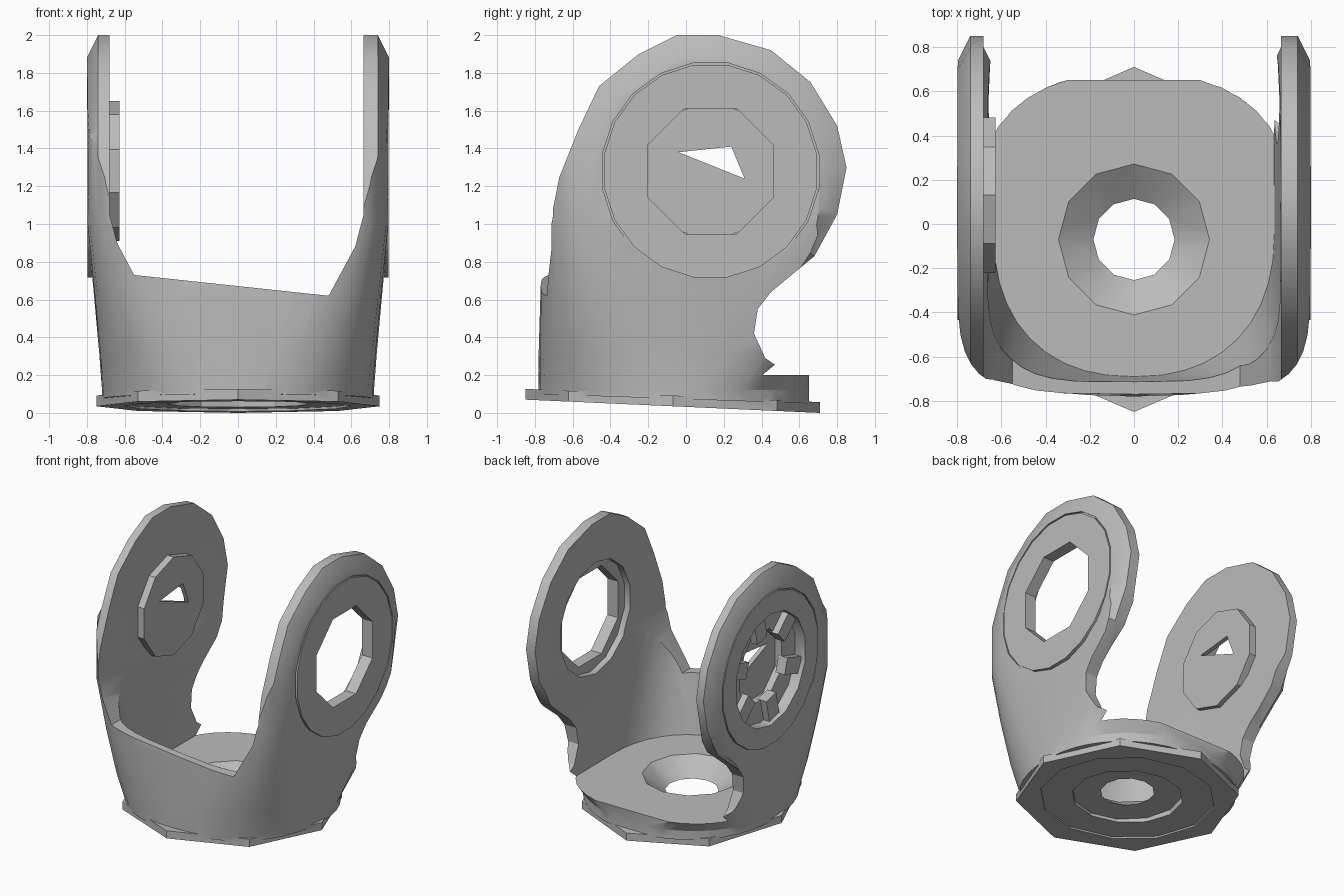
import bpy, bmesh
from math import sin, cos, pi

cube = bpy.data.objects.get("Cube")
if cube:
    bpy.data.objects.remove(cube, do_unlink=True)

grey = bpy.data.materials.new("plain grey")
grey.use_nodes = True
grey.diffuse_color = (0.5, 0.5, 0.5, 1)
grey.node_tree.nodes["Principled BSDF"].inputs["Base Color"].default_value = (0.5, 0.5, 0.5, 1)

CY, CZ = 0.13, 1.28        # pivot axis of the two arms
BY = -0.07                 # centre of the base


def loft(name, rings):
    """Closed solid through rings of equal point count."""
    bm = bmesh.new()
    loops = [[bm.verts.new(p) for p in ring] for ring in rings]
    n = len(loops[0])
    for a, b in zip(loops, loops[1:]):
        for i in range(n):
            j = (i + 1) % n
            bm.faces.new((a[i], a[j], b[j], b[i]))
    caps = [bm.faces.new(loops[0][::-1]), bm.faces.new(loops[-1])]
    bmesh.ops.triangulate(bm, faces=caps)
    bmesh.ops.recalc_face_normals(bm, faces=bm.faces)
    mesh = bpy.data.meshes.new(name)
    bm.to_mesh(mesh)
    bm.free()
    mesh.materials.append(grey)
    ob = bpy.data.objects.new(name, mesh)
    bpy.context.collection.objects.link(ob)
    return ob


def combine(target, tool, operation):
    """Apply one boolean and discard the tool."""
    tool.hide_render = True
    mod = target.modifiers.new("combine", "BOOLEAN")
    mod.operation, mod.solver, mod.object = operation, "EXACT", tool
    deps = bpy.context.evaluated_depsgraph_get()
    mesh = bpy.data.meshes.new_from_object(target.evaluated_get(deps))
    target.modifiers.clear()
    target.data = mesh
    bpy.data.objects.remove(tool, do_unlink=True)


def cut(target, tool):
    combine(target, tool, "DIFFERENCE")


def join(target, tool):
    combine(target, tool, "UNION")


def side_disc(name, x0, x1, r, n=14):
    angles = [2 * pi * (i + 0.5) / n for i in range(n)]
    return loft(name, [[(x, CY + r * cos(a), CZ + r * sin(a)) for a in angles] for x in (x0, x1)])


def base_disc(name, z0, z1, r0, r1=None, n=12, tilt=0.0, sx=1.0):
    def ring(z, r):
        pts = [(r * sx * cos(2 * pi * i / n), r * sin(2 * pi * i / n)) for i in range(n)]
        return [(x, BY + y, z - tilt * y) for x, y in pts]
    return loft(name, [ring(z0, r0), ring(z1, r1 or r0)])


def plan_ring(z, w, front, back, n_front, n_back, count=40):
    """Rounded outline with separate front and back squareness."""
    pts = []
    for i in range(count):
        t = 2 * pi * i / count
        c, s = cos(t), sin(t)
        p = 2 / (n_back if s > 0 else n_front)
        x = w * abs(c) ** p * (1 if c > 0 else -1)
        y = (back if s > 0 else -front) * abs(s) ** p
        pts.append((x, y - 0.03, z))
    return pts


# outer shell: round at the base, squared off into two arms higher up
yoke = loft("yoke", [
    plan_ring(-0.1, 0.715, 0.75, 0.69, 2.1, 2.1),
    plan_ring(0.12, 0.72, 0.75, 0.69, 2.3, 2.1),
    plan_ring(0.32, 0.735, 0.75, 0.74, 2.9, 3.6),
    plan_ring(0.65, 0.765, 0.74, 0.88, 4, 5),
    plan_ring(1.0, 0.80, 0.74, 1.1, 5.2, 9),
    plan_ring(2.2, 0.80, 0.74, 1.1, 5.2, 9)])

# side silhouette with chamfered arm rims
SIDE = [(-0.79, 0.10), (-0.78, 0.6), (-0.73, 0.95), (-0.67, 1.25), (-0.57, 1.5),
        (-0.46, 1.73), (-0.25, 1.9), (-0.05, 2.0), (0.17, 2.0), (0.45, 1.92),
        (0.66, 1.75), (0.8, 1.52), (0.85, 1.3), (0.8, 1.05), (0.68, 0.83),
        (0.45, 0.64), (0.38, 0.55), (0.36, 0.42), (0.42, 0.29), (0.52, 0.22),
        (0.65, 0.2), (0.65, 0.05)]


def side_ring(x, shrink):
    """Silhouette drawn in towards the pivot, fading out below the arms."""
    ring = []
    for y, z in SIDE:
        fade = min(max((z - 0.65) / 0.45, 0), 1) if y > -0.6 else 0
        k = 1 - shrink * fade
        ring.append((x, CY + (y - CY) * k, CZ + (z - CZ) * k))
    return ring


combine(yoke, loft("side_shape", [side_ring(-0.82, 0.22), side_ring(-0.74, 0),
                                  side_ring(0.74, 0), side_ring(0.82, 0.22)]), "INTERSECT")

# saddle between the arms, and the thin-walled bowl above the floor
SADDLE = [(-0.68, 2.3), (-0.68, 1.05), (-0.64, 0.9), (-0.55, 0.73),
          (0.48, 0.62), (0.62, 0.88), (0.665, 1.05), (0.665, 2.3)]
cut(yoke, loft("saddle_cutter", [[(x, y, z) for x, z in SADDLE] for y in (-1.2, 1.3)]))
cut(yoke, loft("bowl_cutter", [plan_ring(0.2, 0.635, 0.66, 1.1, 2.3, 6),
                               plan_ring(0.7, 0.66, 0.685, 1.1, 4, 6),
                               plan_ring(1.06, 0.664, 0.685, 1.1, 5, 6)]))

# tilted base flange, stepped underside and funnel hole
join(yoke, base_disc("flange", 0.035, 0.092, 0.78, n=8, tilt=0.045, sx=0.96))
cut(yoke, base_disc("ring_cutter", -0.1, 0.047, 0.6, tilt=0.045))
cut(yoke, base_disc("under_cutter", -0.1, 0.085, 0.38))
cut(yoke, base_disc("funnel_cutter", 0.075, 0.21, 0.17, 0.355))
cut(yoke, base_disc("drain_cutter", -0.1, 0.15, 0.17, n=8))

# thin seam around the bearing disc on each arm
for side in (-1, 1):
    cut(yoke, side_disc("seam_cutter", side * 0.782, side * 0.9, 0.58, n=20))
    join(yoke, side_disc("bearing_disc", side * 0.75, side * 0.798, 0.57, n=20))

# open bearing on the left arm, with a ledge on the inside
cut(yoke, side_disc("hole_cutter", 0.5, 1.0, 0.36, n=8))
cut(yoke, side_disc("ledge_cutter", 0.6, 0.71, 0.42))

# boss on the right arm, hollow from outside
join(yoke, side_disc("boss", -0.72, -0.627, 0.37, n=10))
cut(yoke, side_disc("hollow_cutter", -1.0, -0.715, 0.42))
cut(yoke, side_disc("pocket_cutter", -0.9, -0.66, 0.27, n=8))

# ribs around the hollow
RIB = [(0.24, -0.06), (0.45, -0.06), (0.45, 0.06), (0.24, 0.06)]
for i in range(6):
    a = 2 * pi * i / 6 + 0.3
    join(yoke, loft("rib", [[(x, CY + r * cos(a) - w * sin(a), CZ + r * sin(a) + w * cos(a))
                             for r, w in RIB] for x in (-0.69, -0.765)]))

# three-cornered opening through the boss
TRI = [(-0.04, 1.38), (0.24, 1.41), (0.31, 1.24)]
cut(yoke, loft("slot_cutter", [[(x, y, z) for y, z in TRI] for x in (-1.0, -0.5)]))

# smooth shading with sharp edges kept
bpy.ops.object.select_all(action="DESELECT")
yoke.select_set(True)
bpy.context.view_layer.objects.active = yoke
bpy.ops.object.shade_smooth_by_angle(angle=0.5)
